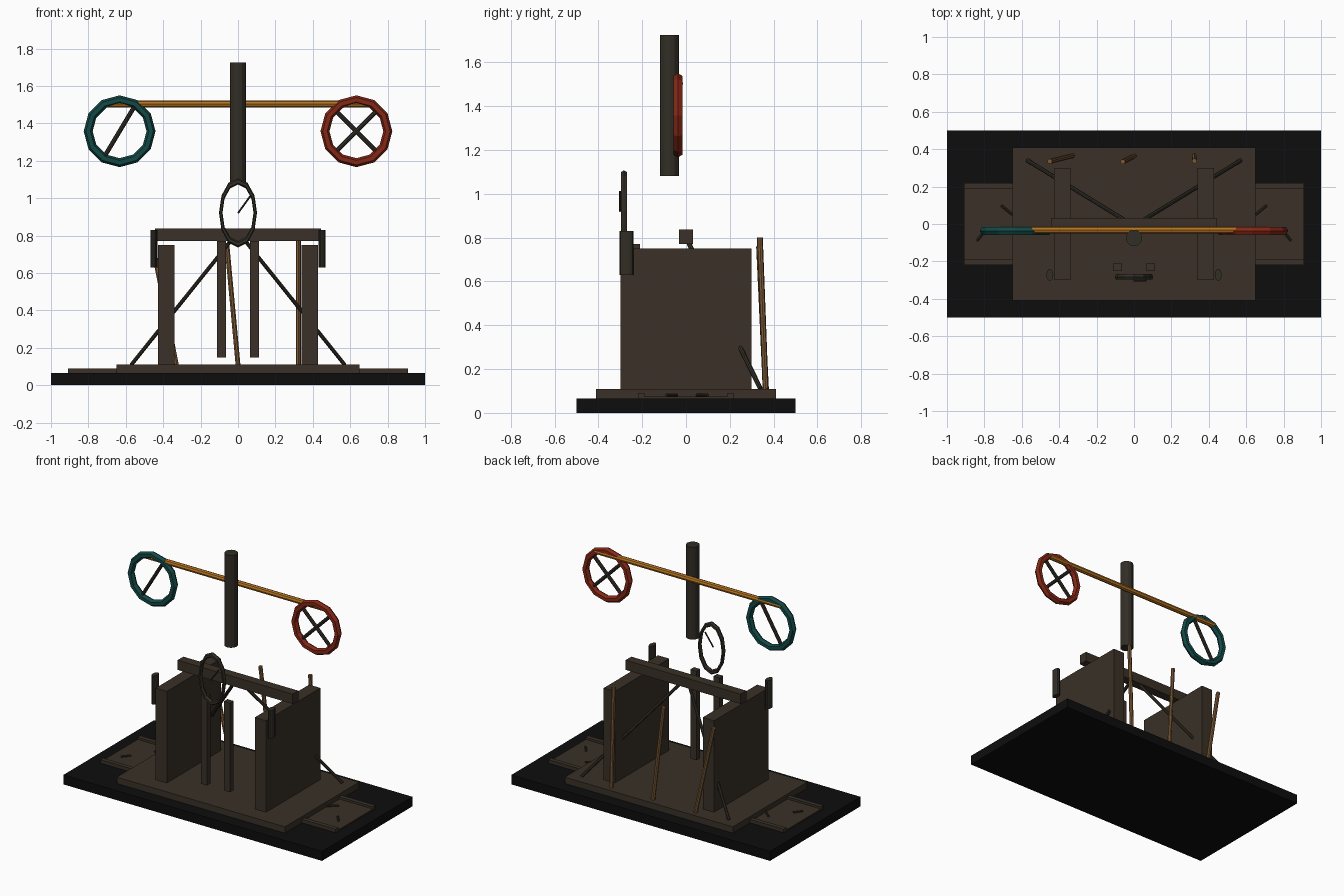
import bpy, math
from mathutils import Vector, Matrix

if "Cube" in bpy.data.objects:
    bpy.data.objects.remove(bpy.data.objects["Cube"])


def material(name, rgb):
    m = bpy.data.materials.new(name)
    m.diffuse_color = (*rgb, 1)
    m.use_nodes = True
    m.node_tree.nodes["Principled BSDF"].inputs["Base Color"].default_value = m.diffuse_color
    return m


BLACK = material("black stone", (0.004, 0.004, 0.004))
BROWN = material("dark brown", (0.041, 0.030, 0.020))
IRON = material("dark iron", (0.032, 0.027, 0.019))
AMBER = material("amber", (0.46, 0.17, 0.015))
TEAL = material("deep teal", (0.006, 0.065, 0.06))
RED = material("brick red", (0.23, 0.02, 0.008))
WOOD = material("light wood", (0.21, 0.105, 0.038))


def finish(name, mat):
    o = bpy.context.object
    o.name = name
    o.data.materials.append(mat)
    return o


def box(name, x, y, z, mat):
    """Box from (min, max) pairs."""
    bpy.ops.mesh.primitive_cube_add(size=1)
    o = finish(name, mat)
    size = [b - a for a, b in (x, y, z)]
    mid = [(a + b) / 2 for a, b in (x, y, z)]
    o.data.transform(Matrix.Translation(mid) @ Matrix.Diagonal((*size, 1)))
    return o


def rod(name, a, b, r, mat, sides=8):
    """Straight cylinder between two points."""
    a, b = Vector(a), Vector(b)
    bpy.ops.mesh.primitive_cylinder_add(vertices=sides, radius=r, depth=(b - a).length)
    o = finish(name, mat)
    turn = (b - a).to_track_quat('Z', 'Y').to_matrix().to_4x4()
    o.data.transform(Matrix.Translation((a + b) / 2) @ turn)
    return o


def ring(name, centre, major, minor, scale, mat):
    """Low-poly ring facing the front."""
    bpy.ops.mesh.primitive_torus_add(major_segments=12, minor_segments=6,
                                     major_radius=major, minor_radius=minor)
    o = finish(name, mat)
    o.data.transform(Matrix.Translation(centre) @ Matrix.Diagonal((*scale, 1))
                     @ Matrix.Rotation(math.pi / 2, 4, 'X'))
    return o


# Base and plinth
box("base", (-1, 1), (-0.5, 0.5), (0, 0.066), BLACK)
box("plinth", (-0.65, 0.65), (-0.41, 0.41), (0.066, 0.11), BROWN)

# Mirrored parts
for s, side in ((-1, "left"), (1, "right")):
    def xs(a, b):
        return tuple(sorted((s * a, s * b)))
    # side tray with rims and loose sticks
    box(side + "_tray", xs(0.64, 0.91), (-0.22, 0.22), (0.066, 0.075), BROWN)
    for y in (-0.205, 0.205):
        box(side + "_tray_rim", xs(0.64, 0.91), (y - 0.015, y + 0.015), (0.07, 0.09), BROWN)
    rod(side + "_stick_front", (s * 0.80, -0.04, 0.081), (s * 0.84, -0.09, 0.081), 0.007, IRON)
    rod(side + "_stick_back", (s * 0.65, 0.05, 0.081), (s * 0.71, 0.10, 0.081), 0.007, IRON)
    # wall, hanging post, corner peg and diagonal brace
    box(side + "_wall", xs(0.34, 0.427), (-0.3, 0.3), (0.11, 0.75), BROWN)
    box(side + "_hanging_post", xs(0.065, 0.113), (-0.25, -0.21), (0.147, 0.77), BROWN)
    peg = rod(side + "_peg", (0, 0, 0.63), (0, 0, 0.83), 0.032, IRON, 12)
    peg.data.transform(Matrix.Translation((s * 0.45, -0.272, 0)) @ Matrix.Diagonal((0.58, 1, 1, 1)))
    rod(side + "_brace", (s * 0.04, 0.015, 0.77), (s * 0.57, 0.34, 0.11), 0.011, IRON)

# Lintel
box("lintel", (-0.445, 0.445), (-0.032, 0.032), (0.77, 0.838), BROWN)

# Oval dial and pointer
ring("dial_ring", (0, -0.283, 0.922), 0.168, 0.017, (0.55, 1, 1), IRON)
rod("dial_pointer", (0, -0.302, 0.92), (0.065, -0.302, 1.01), 0.005, IRON, 6)

# Leaning poles at the back
for name, a, b in (("left_pole", (-0.33, 0.365, 0.11), (-0.45, 0.335, 0.72)),
                   ("middle_pole", (0.0, 0.363, 0.11), (-0.06, 0.333, 0.76)),
                   ("right_pole", (0.323, 0.363, 0.11), (0.323, 0.337, 0.80))):
    rod(name, a, b, 0.0135, WOOD)

# Balance column, beam, and hanging rings with spokes
rod("column", (0, -0.075, 1.08), (0, -0.075, 1.725), 0.044, IRON, 12)
rod("balance_beam", (-0.72, -0.032, 1.503), (0.72, -0.032, 1.503), 0.019, AMBER, 8)
for x, name, mat, angles in ((-0.633, "teal", TEAL, (59,)), (0.633, "red", RED, (45, 135))):
    c = Vector((x, -0.037, 1.358))
    ring(name + "_ring", c, 0.168, 0.024, (1, 1, 1), mat)
    for deg in angles:
        d = Vector((math.cos(math.radians(deg)), 0, math.sin(math.radians(deg)))) * 0.162
        rod(name + "_spoke", c - d, c + d, 0.012, IRON)
